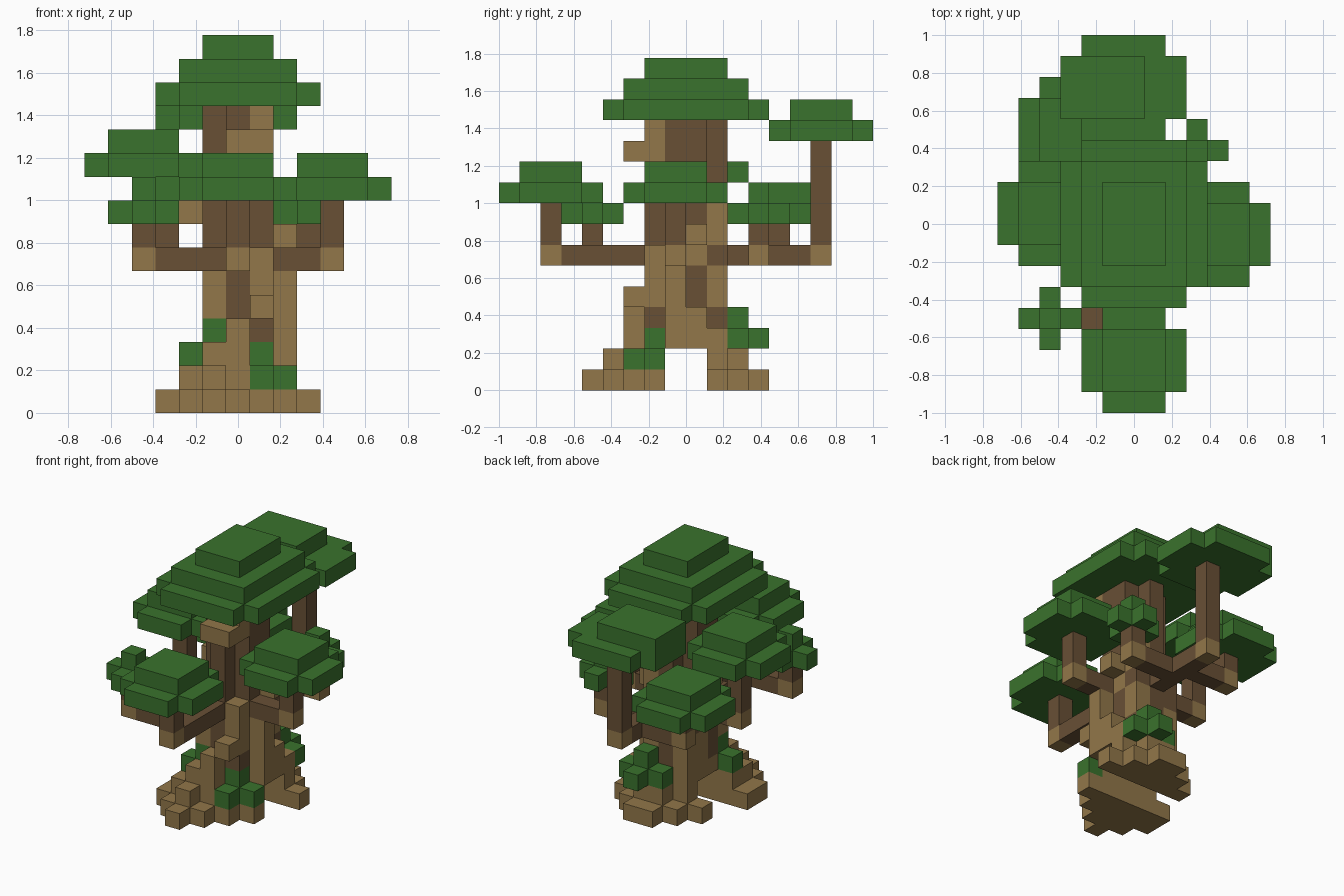
import bpy
import bmesh
from mathutils import Vector

default_cube = bpy.data.objects.get("Cube")
if default_cube:
    bpy.data.objects.remove(default_cube, do_unlink=True)

UNIT = 1 / 9  # edge length of one block


def make_material(name, colour):
    material = bpy.data.materials.new(name)
    material.use_nodes = True
    material.diffuse_color = (*colour, 1)
    shader = next(n for n in material.node_tree.nodes if n.type == "BSDF_PRINCIPLED")
    shader.inputs["Base Color"].default_value = (*colour, 1)
    shader.inputs["Roughness"].default_value = 0.9
    return material


MATERIALS = {
    "leaf": make_material("leaf green", (0.042, 0.17, 0.026)),
    "light": make_material("light bark", (0.287, 0.184, 0.067)),
    "dark": make_material("dark bark", (0.138, 0.08, 0.036)),
}
SLOTS = list(MATERIALS)
cells = {}  # block position -> (part name, colour name)


def fill(part, colour, xs, ys, zs, cut_corners=False):
    """Fill an inclusive range of blocks, optionally without its four upright corner edges."""
    for x in range(xs[0], xs[-1] + 1):
        for y in range(ys[0], ys[-1] + 1):
            if cut_corners and x in (xs[0], xs[-1]) and y in (ys[0], ys[-1]):
                continue
            for z in range(zs[0], zs[-1] + 1):
                cells[x, y, z] = (part, colour)


def block(part, colour, x, y, z):
    fill(part, colour, [x], [y], [z])


def canopy(part, x, y, z, radius=2):
    """Round leaf layer with a smaller layer on top."""
    fill(part, "leaf", (x - radius, x + radius), (y - radius, y + radius), [z], True)
    r = radius - 1
    fill(part, "leaf", (x - r, x + r), (y - r, y + r), [z + 1])


def branch(part, start, end, top):
    """Level branch from start to end, with a pale elbow and an upright stem."""
    level = 6
    xs, ys = (sorted(pair) for pair in zip(start, end))
    fill(part, "dark", xs, ys, [level])
    fill(part, "dark", [end[0]], [end[1]], (level + 1, top))
    block(part, "light", *end, level)


def leaf_clump(part, positions):
    for position in positions:
        block(part, "leaf", *position)


# Roots: stepped front and back feet, joined by an arch
def root(part, rows, z):
    for y, (first, last) in rows.items():
        fill(part, "light", (first, last), [y], [z])


root("front_root", {-5: (-1, -1), -4: (-2, 0), -3: (-3, 1), -2: (-3, 2)}, 0)
root("front_root", {-4: (-1, -1), -3: (-2, 0), -2: (-2, 1)}, 1)
root("front_root", {-3: (-1, 0)}, 2)
root("front_root", {-3: (0, 0)}, 3)
root("back_root", {1: (-2, 3), 2: (-1, 2), 3: (0, 1)}, 0)
root("back_root", {1: (-1, 2), 2: (0, 1)}, 1)
fill("trunk", "light", (-1, 1), (-2, 1), [2])
fill("trunk", "light", [2], (-1, 1), [2])

# Trunk: dark core with pale strands of bark climbing it
fill("trunk", "dark", (-1, 1), (-2, 1), (3, 6))
fill("trunk", "dark", (-1, 1), (-2, 1), (7, 12), True)
fill("bark_strand", "light", [-1], [-2], (4, 5))
fill("bark_strand", "light", [1], (-2, -1), (5, 6))
fill("bark_strand", "light", [1], (-3, -2), [4])
fill("bark_strand", "light", [2], (-1, 0), [3])
fill("bark_strand", "light", [2], [-1], (4, 5))
fill("bark_strand", "light", [1], [1], (4, 5))
fill("bark_strand", "light", [1], [0], (6, 7))
fill("bark_strand", "light", [1], [1], (7, 8))
block("bark_strand", "light", 2, 0, 7)
block("bark_strand", "light", -2, 0, 8)
fill("bark_strand", "light", [-1], (0, 1), (3, 4))
fill("bark_knot", "light", (0, 1), (-3, -2), [11])
block("bark_knot", "light", 1, -2, 12)

# Branches, each with its own crown of leaves
branch("left_branch", (2, -1), (4, -1), 8)
canopy("left_leaves", 4, -1, 9)
branch("right_branch", (-2, 0), (-4, 0), 9)
canopy("right_leaves", -4, 0, 10)
branch("front_branch", (0, -3), (0, -7), 8)
canopy("front_leaves", 0, -7, 9)
branch("front_twig", (-1, -5), (-4, -5), 7)
canopy("front_twig_leaves", -4, -5, 8, radius=1)
branch("back_branch", (0, 2), (0, 6), 11)
branch("back_right_twig", (-1, 4), (-3, 4), 7)
canopy("back_right_leaves", -3, 4, 8)
branch("back_left_twig", (1, 3), (3, 3), 7)
canopy("back_left_leaves", 3, 3, 8, radius=1)

# Tall back crown, wider than the others
fill("back_leaves", "leaf", (-3, 2), (4, 8), [12], True)
fill("back_leaves", "leaf", (-3, 0), (5, 7), [13])

# Main crown: three shrinking layers
fill("main_crown", "leaf", (-3, 3), (-4, 3), [13], True)
fill("main_crown", "leaf", (-2, 2), (-3, 2), [14])
fill("main_crown", "leaf", (-1, 1), (-2, 1), [15])

# Small leaf clumps on the roots
leaf_clump("front_left_clump", [(1, -2, 2), (1, -3, 1), (2, -2, 1)])
leaf_clump("front_right_clump", [(-1, -2, 3), (-2, -2, 2)])
leaf_clump("back_clump", [(1, 2, 3), (1, 2, 2), (1, 3, 2), (0, 2, 2), (2, 2, 2)])


# Turn each part into a mesh made of the outer block faces
def add_block_faces(mesh, position, slot):
    centre = Vector(position) + Vector((0, 0.5, 0.5))
    for axis in range(3):
        for sign in (-1, 1):
            normal = Vector((0, 0, 0))
            normal[axis] = sign
            if tuple(int(p + n) for p, n in zip(position, normal)) in cells:
                continue
            side = Vector((normal.y, normal.z, normal.x))
            up = normal.cross(side)
            corners = (-side - up, side - up, side + up, up - side)
            face = mesh.faces.new(
                [mesh.verts.new((centre + (normal + c) / 2) * UNIT) for c in corners])
            face.material_index = slot


for part in sorted({entry[0] for entry in cells.values()}):
    mesh = bmesh.new()
    for position, (owner, colour) in cells.items():
        if owner == part:
            add_block_faces(mesh, position, SLOTS.index(colour))
    bmesh.ops.remove_doubles(mesh, verts=mesh.verts, dist=UNIT / 100)
    data = bpy.data.meshes.new(part)
    mesh.to_mesh(data)
    mesh.free()
    for material in MATERIALS.values():
        data.materials.append(material)
    bpy.context.collection.objects.link(bpy.data.objects.new(part, data))
